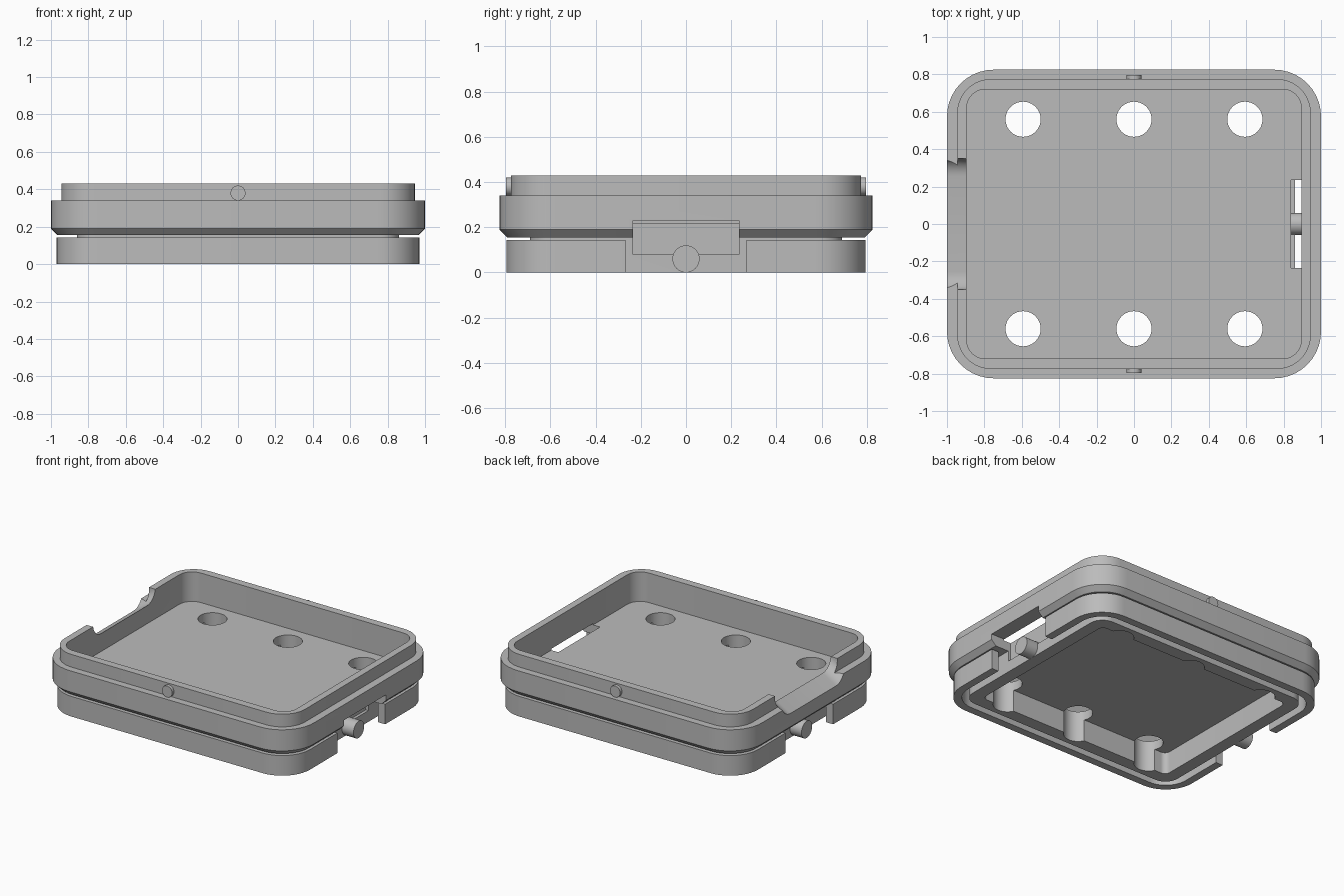
import bpy, bmesh, math

if "Cube" in bpy.data.objects:
    bpy.data.objects.remove(bpy.data.objects["Cube"], do_unlink=True)

grey = bpy.data.materials.new("plain_grey")
grey.use_nodes = True
COLOUR = (0.5, 0.5, 0.5, 1)
grey.diffuse_color = COLOUR
grey.node_tree.nodes["Principled BSDF"].inputs["Base Color"].default_value = COLOUR


def make_object(name, bm):
    bmesh.ops.recalc_face_normals(bm, faces=bm.faces[:])
    mesh = bpy.data.meshes.new(name)
    bm.to_mesh(mesh)
    bm.free()
    mesh.materials.append(grey)
    obj = bpy.data.objects.new(name, mesh)
    bpy.context.collection.objects.link(obj)
    return obj


def rounded_loft(name, layers, closed=False, steps=10):
    """Loft rounded rectangles given as (half x, half y, radius, z)."""
    bm = bmesh.new()
    rings = []
    for hx, hy, r, z in layers:
        ring = []
        for i, (sx, sy) in enumerate([(1, 1), (-1, 1), (-1, -1), (1, -1)]):
            for s in range(steps + 1):
                a = math.pi / 2 * (i + s / steps)
                ring.append(bm.verts.new((sx * (hx - r) + r * math.cos(a),
                                          sy * (hy - r) + r * math.sin(a), z)))
        rings.append(ring)
    pairs = list(zip(rings, rings[1:]))
    if closed:
        pairs.append((rings[-1], rings[0]))
    else:
        bm.faces.new(rings[0])
        bm.faces.new(rings[-1])
    n = len(rings[0])
    for a, b in pairs:
        for i in range(n):
            j = (i + 1) % n
            bm.faces.new((a[i], a[j], b[j], b[i]))
    return make_object(name, bm)


def box(name, lo, hi):
    bm = bmesh.new()
    bmesh.ops.create_cube(bm, size=1)
    for v in bm.verts:
        v.co = [l + (h - l) * (c + 0.5) for l, h, c in zip(lo, hi, v.co)]
    return make_object(name, bm)


def cylinder(name, radius, length, location, axis="z"):
    bm = bmesh.new()
    bmesh.ops.create_cone(bm, cap_ends=True, segments=40, radius1=radius,
                          radius2=radius, depth=length)
    obj = make_object(name, bm)
    obj.location = location
    if axis == "x":
        obj.rotation_euler.y = math.pi / 2
    elif axis == "y":
        obj.rotation_euler.x = math.pi / 2
    return obj


def cut(target, cutter):
    cutter.hide_render = True
    mod = target.modifiers.new("cut", "BOOLEAN")
    mod.operation = "DIFFERENCE"
    mod.solver = "EXACT"
    mod.object = cutter
    bpy.context.view_layer.objects.active = target
    bpy.ops.object.modifier_apply(modifier=mod.name)
    bpy.data.objects.remove(cutter, do_unlink=True)


# Tray: underside cavity, inner rim, chamfered wall, stepped lip and floor
tray = rounded_loft("tray", [
    (0.77, 0.60, 0.04, 0.155),
    (0.77, 0.60, 0.04, 0.0),
    (0.86, 0.69, 0.10, 0.0),
    (0.86, 0.69, 0.10, 0.155),
    (0.965, 0.79, 0.215, 0.155),
    (1.0, 0.825, 0.25, 0.19),
    (1.0, 0.825, 0.25, 0.34),
    (0.945, 0.775, 0.18, 0.34),
    (0.945, 0.775, 0.18, 0.43),
    (0.895, 0.72, 0.10, 0.43),
    (0.895, 0.72, 0.10, 0.22),
])

# Six round holes through the floor, also scooping the inner rim
for x in (-0.593, 0, 0.593):
    for y in (-0.56, 0.56):
        cut(tray, cylinder("hole_cutter", 0.094, 1, (x, y, 0)))

# Slot in the left side
cut(tray, box("slot_cutter", (0.84, -0.235, 0.08), (1.1, 0.235, 0.23)))

# Finger notch in the right side: rounded ends, bottom sloping outward
profile = []
for s in range(9):
    a = math.pi / 2 * s / 8
    profile.append((0.255 + 0.095 * math.sin(a), 0.095 * (1 - math.cos(a))))
profile.append((0.35, 0.4))
profile = [(-y, z) for y, z in reversed(profile)] + profile
bm = bmesh.new()
ends = [[bm.verts.new((x, y, z + base)) for y, z in profile]
        for x, base in ((-1.05, 0.255), (-0.85, 0.375))]
for end in ends:
    bm.faces.new(end)
for i in range(len(profile)):
    j = (i + 1) % len(profile)
    bm.faces.new((ends[0][i], ends[0][j], ends[1][j], ends[1][i]))
cut(tray, make_object("notch_cutter", bm))

# Separate lower ring, open in the middle of both short sides
ring = rounded_loft("lower_ring", [
    (0.97, 0.795, 0.22, 0.0),
    (0.97, 0.795, 0.22, 0.143),
    (0.915, 0.74, 0.165, 0.143),
    (0.915, 0.74, 0.165, 0.0),
], closed=True)
for side in (-1, 1):
    xs = sorted((side * 0.88, side * 1.1))
    cut(ring, box("gap_cutter", (xs[0], -0.268, -0.1), (xs[1], 0.268, 0.3)))

# Side pegs and small catch pins
parts = [tray, ring]
for side, word in ((1, "left"), (-1, "right")):
    parts.append(cylinder(word + "_peg", 0.06, 0.14, (side * 0.88, 0, 0.06), "x"))
for side, word in ((-1, "front"), (1, "back")):
    parts.append(cylinder(word + "_pin", 0.04, 0.045, (0, side * 0.7745, 0.38), "y"))

bpy.ops.object.select_all(action="DESELECT")
for part in parts:
    part.select_set(True)
bpy.context.view_layer.objects.active = tray
bpy.ops.object.shade_smooth_by_angle(angle=math.radians(30))
